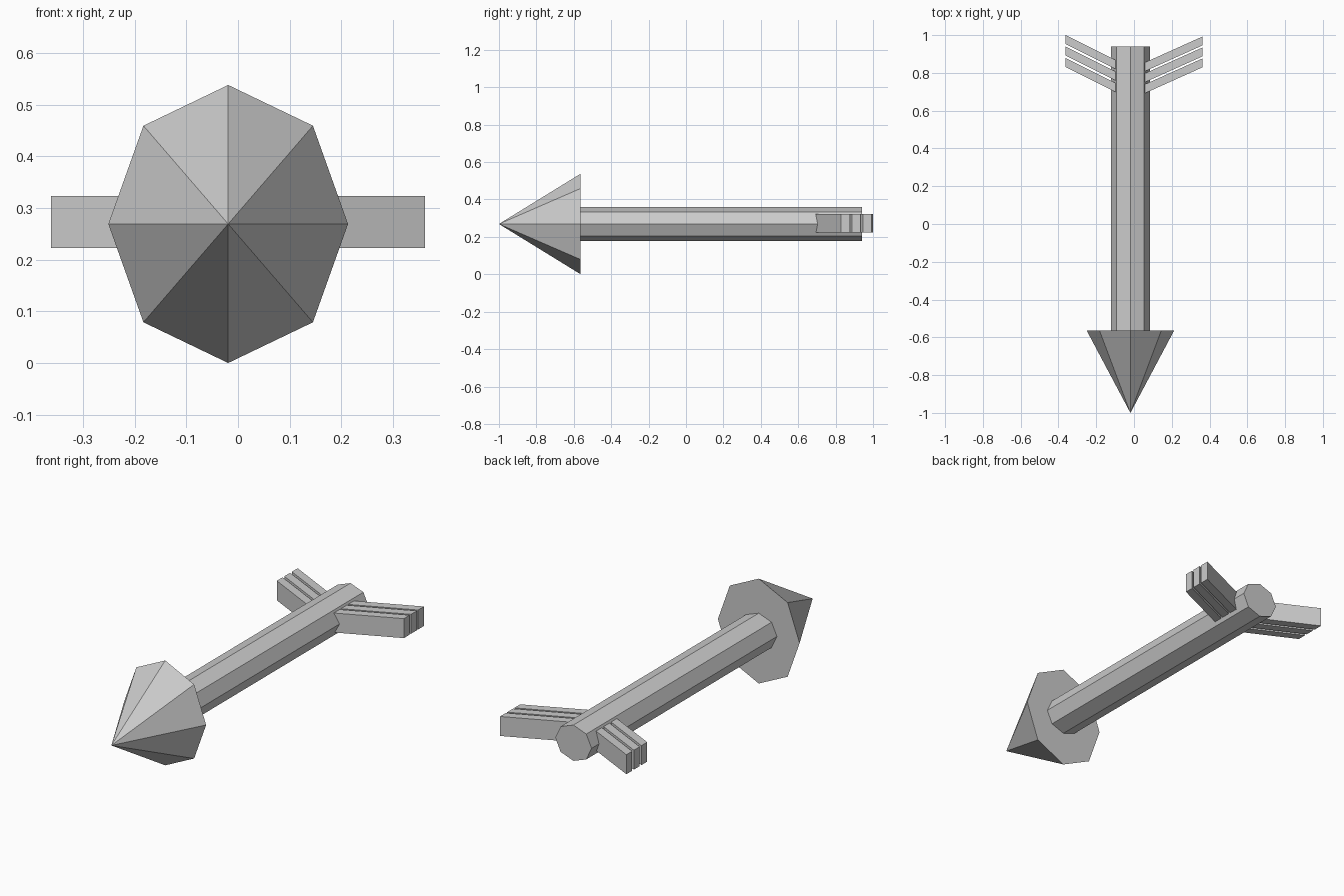
import bpy, bmesh
from mathutils import Matrix, Vector

if "Cube" in bpy.data.objects:
    bpy.data.objects.remove(bpy.data.objects["Cube"])

CX, CZ = -0.019, 0.269   # axis of the arrow


def finish(name, bm):
    bmesh.ops.recalc_face_normals(bm, faces=bm.faces)
    mesh = bpy.data.meshes.new(name)
    bm.to_mesh(mesh)
    bm.free()
    obj = bpy.data.objects.new(name, mesh)
    bpy.context.collection.objects.link(obj)
    return obj


def octagon_part(name, y_front, y_back, rx, rz, tip=False):
    """Eight-sided cone or prism along y, front end at y_front."""
    bm = bmesh.new()
    bmesh.ops.create_cone(bm, cap_ends=True, segments=8, radius1=1,
                          radius2=0 if tip else 1, depth=y_back - y_front)
    turn = Matrix.Rotation(1.5707963, 4, 'X')      # +z end turns to -y
    bm.transform(Matrix.Translation((CX, (y_front + y_back) / 2, CZ))
                 @ Matrix.Diagonal((rx, 1, rz, 1)) @ turn)
    bmesh.ops.remove_doubles(bm, verts=bm.verts, dist=1e-5)
    return finish(name, bm)


def feather(name, x_in, x_out, y_in, y_out, width):
    """Slanted bar whose ends stay parallel to the shaft."""
    bm = bmesh.new()
    outline = [(x_in, y_in), (x_out, y_out),
               (x_out, y_out + width), (x_in, y_in + width)]
    face = bm.faces.new([bm.verts.new((x, y, 0.223)) for x, y in outline])
    ext = bmesh.ops.extrude_face_region(bm, geom=[face])
    top = [v for v in ext['geom'] if isinstance(v, bmesh.types.BMVert)]
    bmesh.ops.translate(bm, verts=top, vec=Vector((0, 0, 0.1)))
    return finish(name, bm)


# Pointed head and shaft
octagon_part("arrow_head", -1.0, -0.563, 0.232, 0.269, tip=True)
octagon_part("shaft", -0.563, 0.94, 0.103, 0.092)

# Three feathers on each side, rooted inside the shaft
for side, x_out, y_out, slope, pitch in (("left", -0.3615, 0.831, 0.50, 0.061),
                                         ("right", 0.3615, 0.829, 0.45, 0.058)):
    x_in = CX + (-0.03 if side == "left" else 0.03)
    for i in range(3):
        y = y_out + i * pitch
        feather(f"feather_{side}_{i + 1}", x_in, x_out,
                y - slope * abs(x_out - x_in), y, 0.047)
